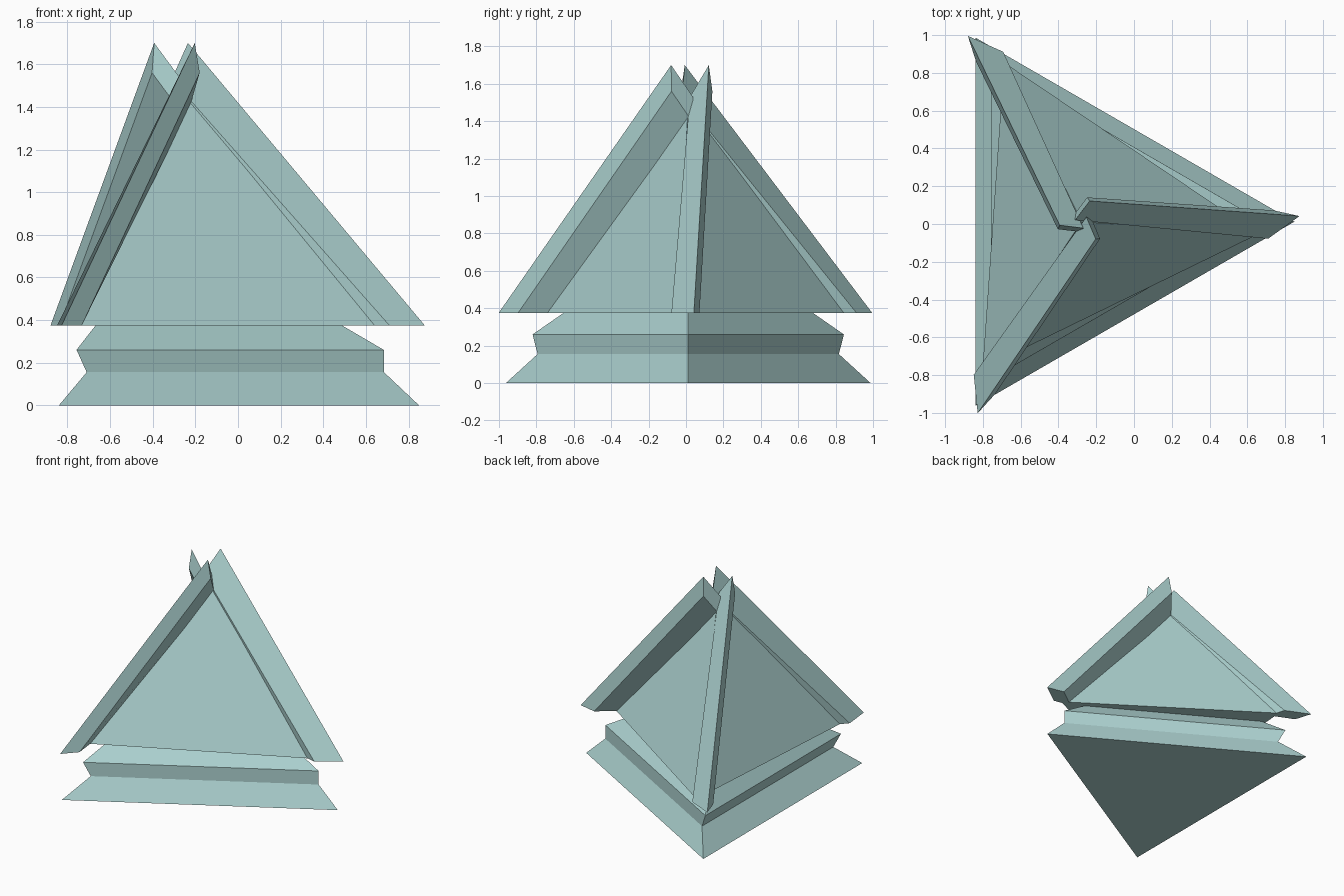
import bpy, bmesh, math
from mathutils import Vector, Matrix

cube = bpy.data.objects.get("Cube")
if cube:
    bpy.data.objects.remove(cube, do_unlink=True)

CX, CY = -0.277, 0.012      # axis of the pyramid
DECK = 0.375                # height where the upper pyramid starts

# Single pale teal colour
teal = bpy.data.materials.new("pale_teal")
teal.use_nodes = True
colour = (0.42, 0.65, 0.637, 1.0)
teal.diffuse_color = colour
bsdf = next(n for n in teal.node_tree.nodes if n.type == 'BSDF_PRINCIPLED')
bsdf.inputs["Base Color"].default_value = colour
bsdf.inputs["Roughness"].default_value = 0.7


def loft(name, rings, cap_top=True):
    """Join rings of equal point count into a flat-faced solid."""
    bm = bmesh.new()
    loops = [[bm.verts.new(p) for p in ring] for ring in rings]
    n = len(loops[0])
    for a, b in zip(loops, loops[1:]):
        for i in range(n):
            j = (i + 1) % n
            bm.faces.new((a[i], a[j], b[j], b[i]))
    bm.faces.new(loops[0][::-1])
    if cap_top:
        bm.faces.new(loops[-1])
    bmesh.ops.remove_doubles(bm, verts=bm.verts, dist=0.0001)
    bmesh.ops.recalc_face_normals(bm, faces=bm.faces)
    mesh = bpy.data.meshes.new(name)
    bm.to_mesh(mesh)
    bm.free()
    mesh.materials.append(teal)
    obj = bpy.data.objects.new(name, mesh)
    bpy.context.collection.objects.link(obj)
    return obj


def triangle(radius, z, cx=CX, turn=0.0):
    angles = [math.radians(turn + 120 * k) for k in range(3)]
    return [(cx + radius * math.cos(a), CY + radius * math.sin(a), z) for a in angles]


# Stepped triangular plinth
loft("plinth", [
    triangle(1.126, 0.0),
    triangle(0.930, 0.155, cx=-0.245),
    triangle(0.961, 0.26),
    triangle(0.770, DECK, cx=-0.283),
])

# Inner pyramid, turned slightly against the plinth
loft("pyramid_body", [
    triangle(0.938, DECK, turn=-4),
    triangle(0.002, 1.48, turn=-4),
], cap_top=True)

# Three square-section beams leaning along the pyramid edges in a pinwheel
foot = [Vector(p) for p in ((1.153, 0.03, DECK), (1.016, 0.06, DECK),
                            (0.854, -0.06, DECK), (0.987, -0.09, DECK))]
head = [Vector(p) for p in ((0.042, 0.11, 1.70), (0.029, 0.129, 1.56),
                            (-0.047, 0.028, 1.39), (-0.034, 0.009, 1.53))]
for k, label in enumerate(("left", "back", "front")):
    place = Matrix.Translation((CX, CY, 0)) @ Matrix.Rotation(math.radians(120 * k), 4, 'Z')
    loft(label + "_edge_beam", [[place @ p for p in foot], [place @ p for p in head]])
